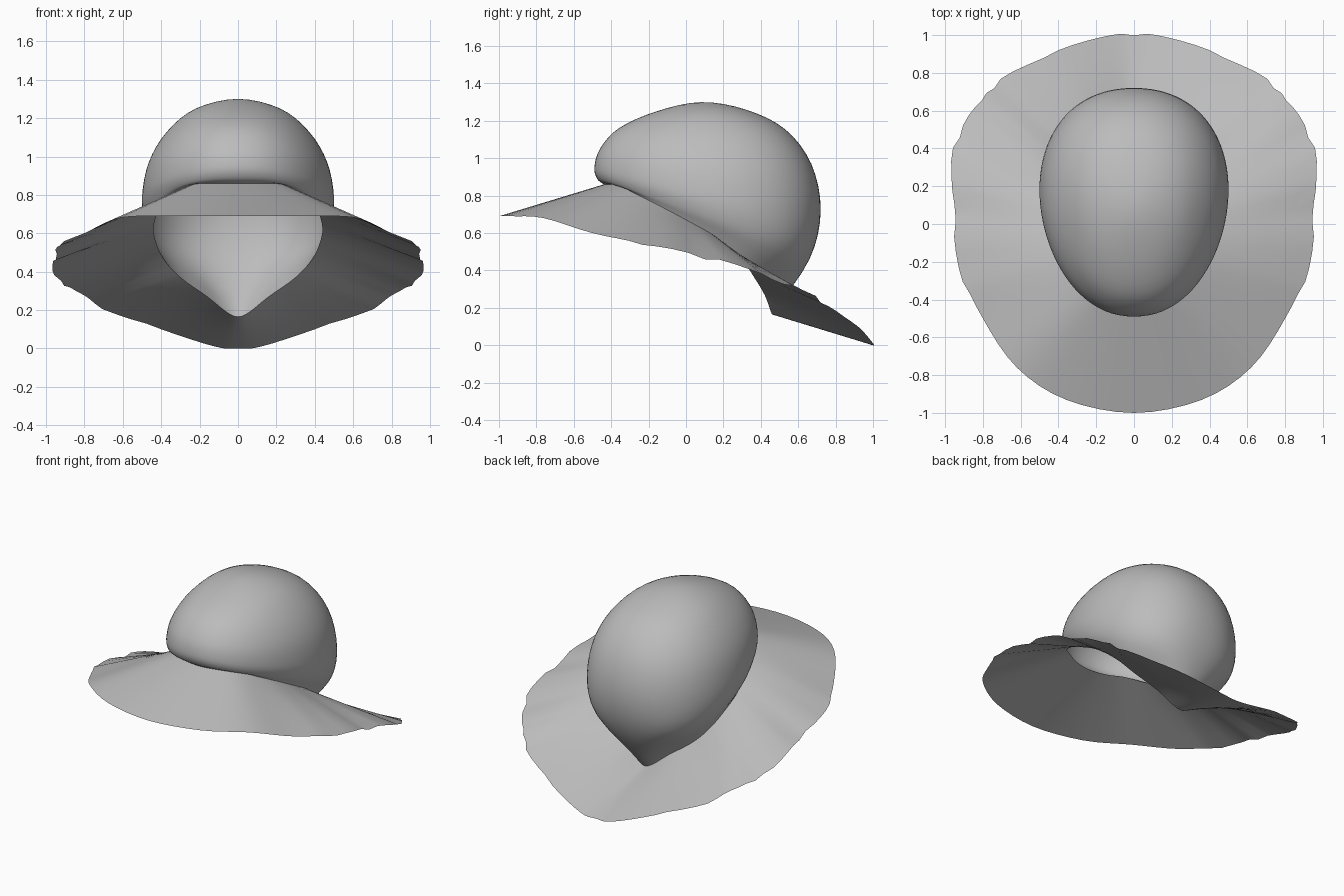
import bpy, math, random
from mathutils import Vector as V

cube = bpy.data.objects.get("Cube")
if cube:
    bpy.data.objects.remove(cube, do_unlink=True)
random.seed(4)

felt = bpy.data.materials.new("grey_felt")
felt.use_nodes = True
GREY = (0.5, 0.5, 0.5, 1)
felt.diffuse_color = GREY
felt.node_tree.nodes["Principled BSDF"].inputs["Base Color"].default_value = GREY

# Half outlines from front centre round to back centre
SEAM = [(0, -.44, .86), (.12, -.42, .86), (.23, -.36, .855), (.33, -.27, .81),
        (.4, -.14, .745), (.435, .02, .66), (.435, .16, .58), (.39, .29, .47),
        (.3, .36, .37), (.16, .42, .27), (.06, .45, .19), (0, .46, .165)]
RIM = [(0, -1, .69), (.36, -.93, .69), (.62, -.76, .68), (.8, -.5, .6),
       (.92, -.23, .545), (.955, .1, .47), (.95, .4, .38), (.84, .62, .29),
       (.7, .76, .215), (.4, .92, .1), (.12, 1, .01), (0, 1, 0)]
# Crown rings: front (y, z), side (x, y, z), back (y, z)
RINGS = [((-.16, 1.25), (.22, .1, 1.25), (.32, 1.26)),
         ((-.36, 1.16), (.37, .13, 1.13), (.53, 1.155)),
         ((-.46, 1.05), (.465, .16, .97), (.67, .97)),
         ((-.49, .95), (.5, .18, .79), (.72, .72)),
         ((-.475, .89), (.485, .17, .67), (.66, .46))]
STEPS = 4
LAST = len(SEAM) - 1
COLS = 2 * LAST * STEPS


def spline(a, b, c, d, t):
    return 0.5 * (2 * b + (c - a) * t + (2 * a - 5 * b + 4 * c - d) * t ** 2
                  + (3 * b - a - 3 * c + d) * t ** 3)


def closed_loop(half):
    """Mirror a half outline and sample it as a smooth closed loop."""
    pts = [V(p) for p in half]
    pts += [V((-p.x, p.y, p.z)) for p in pts[-2:0:-1]]
    n = len(pts)
    return [spline(*(pts[(i + k) % n] for k in (-1, 0, 1, 2)), s / STEPS)
            for i in range(n) for s in range(STEPS)]


def crown_ring(front, side, back):
    """Egg-shaped tilted ring through its front, side and back points."""
    f, s, b = V((0, *front)), V((0, *side[1:])), V((0, *back))
    loop = []
    for i in range(COLS):
        a = math.tau * i / COLS
        c, sn = math.cos(a), math.sin(a)
        p = s + (f - b) / 2 * c + ((f + b) / 2 - s) * c * c
        p.x = side[0] * math.copysign(abs(sn) ** 0.93, sn)
        loop.append(p)
    return loop


def build(name, rows, angle):
    """Skin a stack of closed loops, from the innermost outwards."""
    verts = [p for row in rows for p in row]
    faces = []
    for r in range(len(rows) - 1):
        for c in range(COLS):
            d = (c + 1) % COLS
            faces.append((r * COLS + c, (r + 1) * COLS + c,
                          (r + 1) * COLS + d, r * COLS + d))
    mesh = bpy.data.meshes.new(name)
    mesh.from_pydata(verts, [], faces)
    mesh.materials.append(felt)
    obj = bpy.data.objects.new(name, mesh)
    bpy.context.collection.objects.link(obj)
    # Weld the collapsed loop at the apex
    import bmesh
    bm = bmesh.new()
    bm.from_mesh(mesh)
    bmesh.ops.remove_doubles(bm, verts=bm.verts, dist=0.0005)
    bm.to_mesh(mesh)
    bm.free()
    bpy.ops.object.select_all(action="DESELECT")
    obj.select_set(True)
    bpy.context.view_layer.objects.active = obj
    bpy.ops.object.shade_smooth_by_angle(angle=math.radians(angle))
    return obj


seam, rim = closed_loop(SEAM), closed_loop(RIM)

# Crown: open dome from the apex down to the seam
apex = V((0, .08, 1.3))
stack = [[apex] * COLS] + [crown_ring(*r) for r in RINGS] + [seam]
rows = []
for k in range(len(stack) - 1):
    for s in range(STEPS):
        t = s / STEPS
        row = []
        for c in range(COLS):
            b, d = stack[k][c], stack[k + 1][c]
            # Past the apex the path continues down the opposite side
            a = stack[k - 1][c] if k else stack[1][(c + COLS // 2) % COLS]
            e = stack[k + 2][c] if k + 2 < len(stack) else 2 * d - b
            row.append(spline(a, b, d, e, t))
        rows.append(row)
rows.append(seam)
build("crown", rows, 60)

# Brim: drooping sheet with a crinkled edge along the sides and back
jitter = [random.uniform(-1, 1) for _ in range(COLS // 2 + 1)]
edge = []
for c, p in enumerate(rim):
    i = min(c, COLS - c)
    u = i / STEPS
    amount = 0.012 if 3.5 < u < 9 else 0.0
    out = V((p.x, p.y, 0)).normalized()
    edge.append(p + out * jitter[i] * amount + V((0, 0, jitter[-i] * amount)))
brim_rows = [[a.lerp(b, t) for a, b in zip(seam, edge)]
             for t in (0, .2, .4, .6, .8, 1)]
build("brim", brim_rows, 40)
